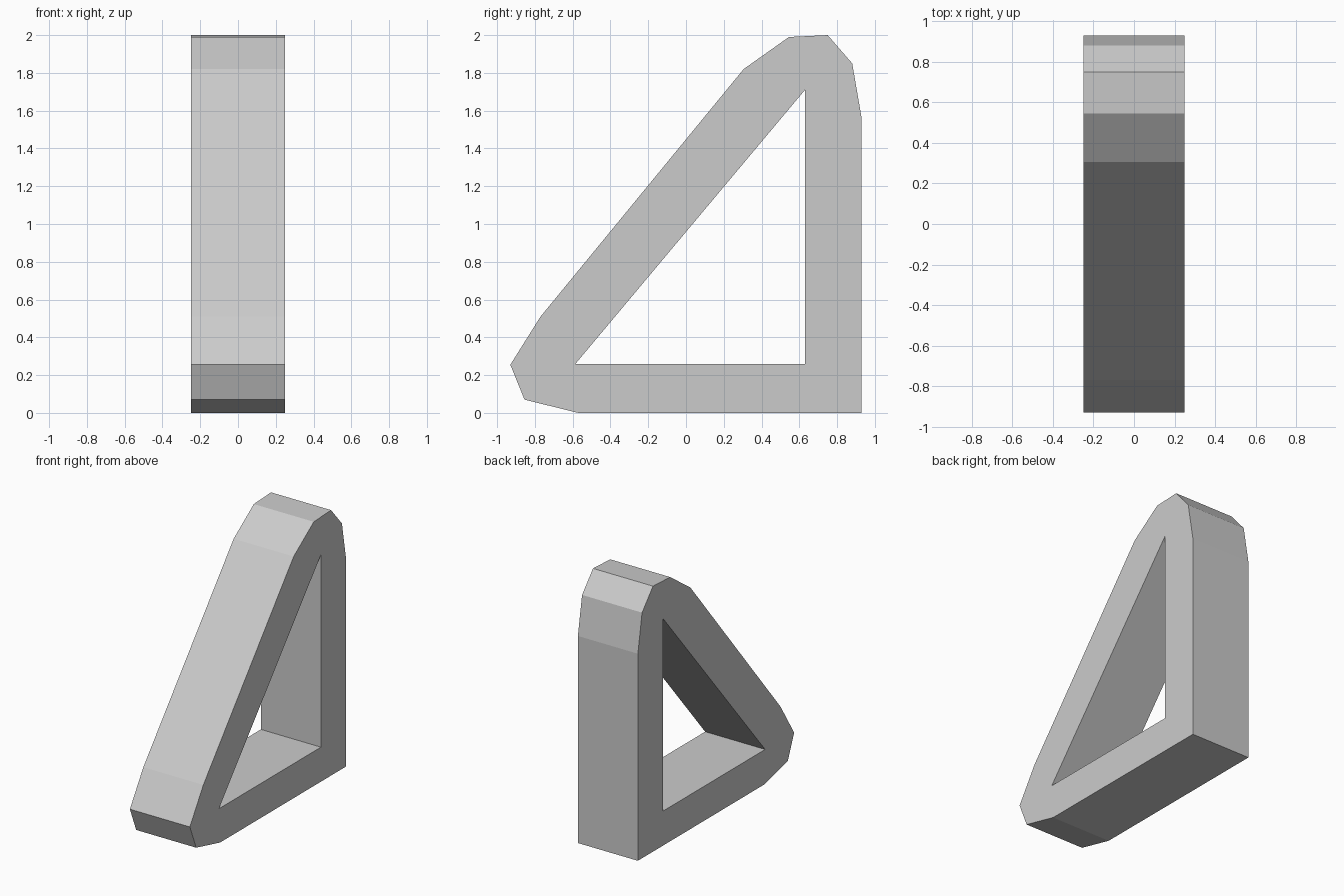
import bpy, bmesh

if "Cube" in bpy.data.objects:
    bpy.data.objects.remove(bpy.data.objects["Cube"])

WIDTH = 0.5

# Side profile as (y, z): rounded triangular outline and its opening
outline = [(-0.57, 0), (0.93, 0), (0.93, 1.56), (0.88, 1.85), (0.75, 2.0),
           (0.545, 1.99), (0.305, 1.82), (-0.77, 0.51), (-0.93, 0.255), (-0.855, 0.07)]
opening = [(-0.585, 0.26), (0.63, 0.26), (0.63, 1.71)]


def add_loop(bm, points):
    verts = [bm.verts.new((0, y, z)) for y, z in points]
    return [bm.edges.new((a, b)) for a, b in zip(verts, verts[1:] + verts[:1])]


# Flat face with a hole
bm = bmesh.new()
edges = add_loop(bm, outline) + add_loop(bm, opening)
bmesh.ops.triangle_fill(bm, use_beauty=True, use_dissolve=False, edges=edges, normal=(1, 0, 0))
bmesh.ops.recalc_face_normals(bm, faces=bm.faces)
mesh = bpy.data.meshes.new("triangular_frame")
bm.to_mesh(mesh)
bm.free()

# Thickened evenly to both sides of x = 0
frame = bpy.data.objects.new("triangular_frame", mesh)
bpy.context.collection.objects.link(frame)
solid = frame.modifiers.new("thickness", 'SOLIDIFY')
solid.thickness = WIDTH
solid.offset = 0
